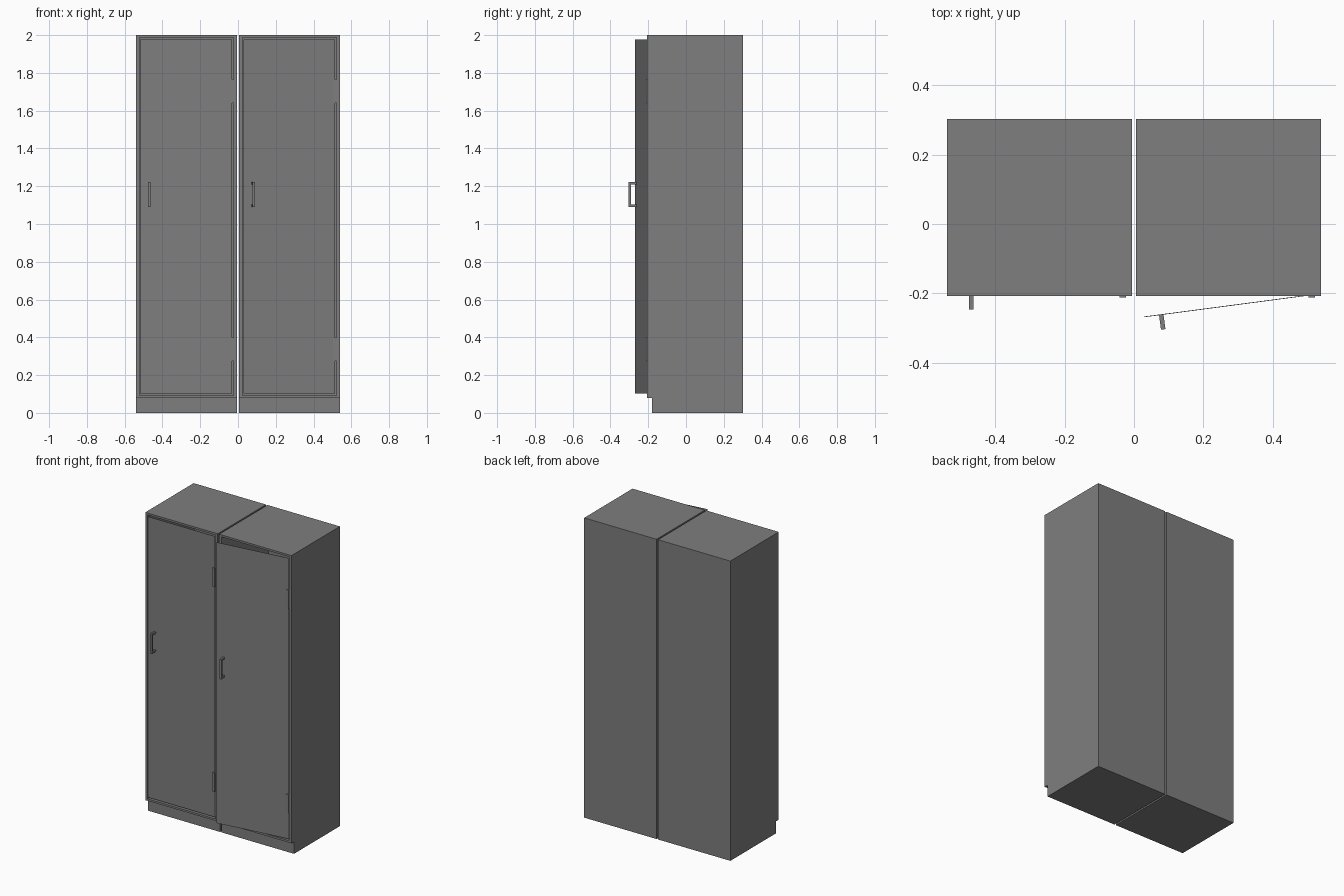
import bpy, bmesh, math
from mathutils import Matrix

if "Cube" in bpy.data.objects:
    bpy.data.objects.remove(bpy.data.objects["Cube"])

grey = bpy.data.materials.new("grey painted metal")
grey.diffuse_color = (0.21, 0.21, 0.21, 1)
grey.use_nodes = True
grey.node_tree.nodes["Principled BSDF"].inputs["Base Color"].default_value = grey.diffuse_color

FRONT, BACK = -0.207, 0.303
HINGE_X = 0.242          # door pivot, relative to the locker centre


def finish(name, bm, matrix):
    bmesh.ops.recalc_face_normals(bm, faces=bm.faces)
    mesh = bpy.data.meshes.new(name)
    bm.to_mesh(mesh)
    bm.free()
    mesh.materials.append(grey)
    obj = bpy.data.objects.new(name, mesh)
    obj.matrix_world = matrix
    bpy.context.collection.objects.link(obj)
    return obj


def add_box(bm, x0, x1, y0, y1, z0, z1):
    size = Matrix.Diagonal((x1 - x0, y1 - y0, z1 - z0, 1))
    place = Matrix.Translation(((x0 + x1) / 2, (y0 + y1) / 2, (z0 + z1) / 2))
    bmesh.ops.create_cube(bm, size=1, matrix=place @ size)


def box(name, matrix, *bounds):
    bm = bmesh.new()
    add_box(bm, *bounds)
    return finish(name, bm, matrix)


def cabinet_shell(name, matrix):
    # Rectangular rings run from the outer back, round the front lip, to the inner back
    bm = bmesh.new()
    rings = []
    for half, z0, z1, y in ((0.267, 0.08, 2.0, BACK), (0.267, 0.08, 2.0, FRONT),
                            (0.25, 0.093, 1.987, FRONT), (0.25, 0.093, 1.987, BACK - 0.013)):
        rings.append([bm.verts.new((x, y, z)) for x, z in
                      ((-half, z0), (half, z0), (half, z1), (-half, z1))])
    for a, b in zip(rings, rings[1:]):
        for i in range(4):
            j = (i + 1) % 4
            bm.faces.new((a[i], a[j], b[j], b[i]))
    bm.faces.new(rings[0])
    bm.faces.new(rings[-1])
    return finish(name, bm, matrix)


def locker(side, centre, opening):
    place = Matrix.Translation((centre, 0, 0))
    cabinet_shell(side + "_cabinet", place)
    box(side + "_plinth", place, -0.267, 0.267, -0.18, BACK, 0, 0.08)

    # Door parts are built from the pivot towards -x, then swung open
    swing = (place @ Matrix.Translation((HINGE_X, FRONT + 0.002, 0))
             @ Matrix.Rotation(math.radians(opening), 4, 'Z'))
    box(side + "_door", swing, -0.489, 0, 0, 0.002, 0.103, 1.976)

    # D-shaped pull handle: two posts and a grip
    bm = bmesh.new()
    for z0, z1 in ((1.09, 1.102), (1.21, 1.222)):
        add_box(bm, -0.446, -0.433, -0.032, 0, z0, z1)
    add_box(bm, -0.446, -0.433, -0.042, -0.031, 1.09, 1.222)
    finish(side + "_handle", bm, swing)

    # Hinge plates
    for label, z in (("lower", 0.337), ("upper", 1.703)):
        box(f"{side}_{label}_hinge", place, 0.231, 0.249,
            FRONT - 0.005, FRONT + 0.004, z - 0.063, z + 0.063)


locker("left", -0.2725, 0)
locker("right", 0.2725, 7.5)
